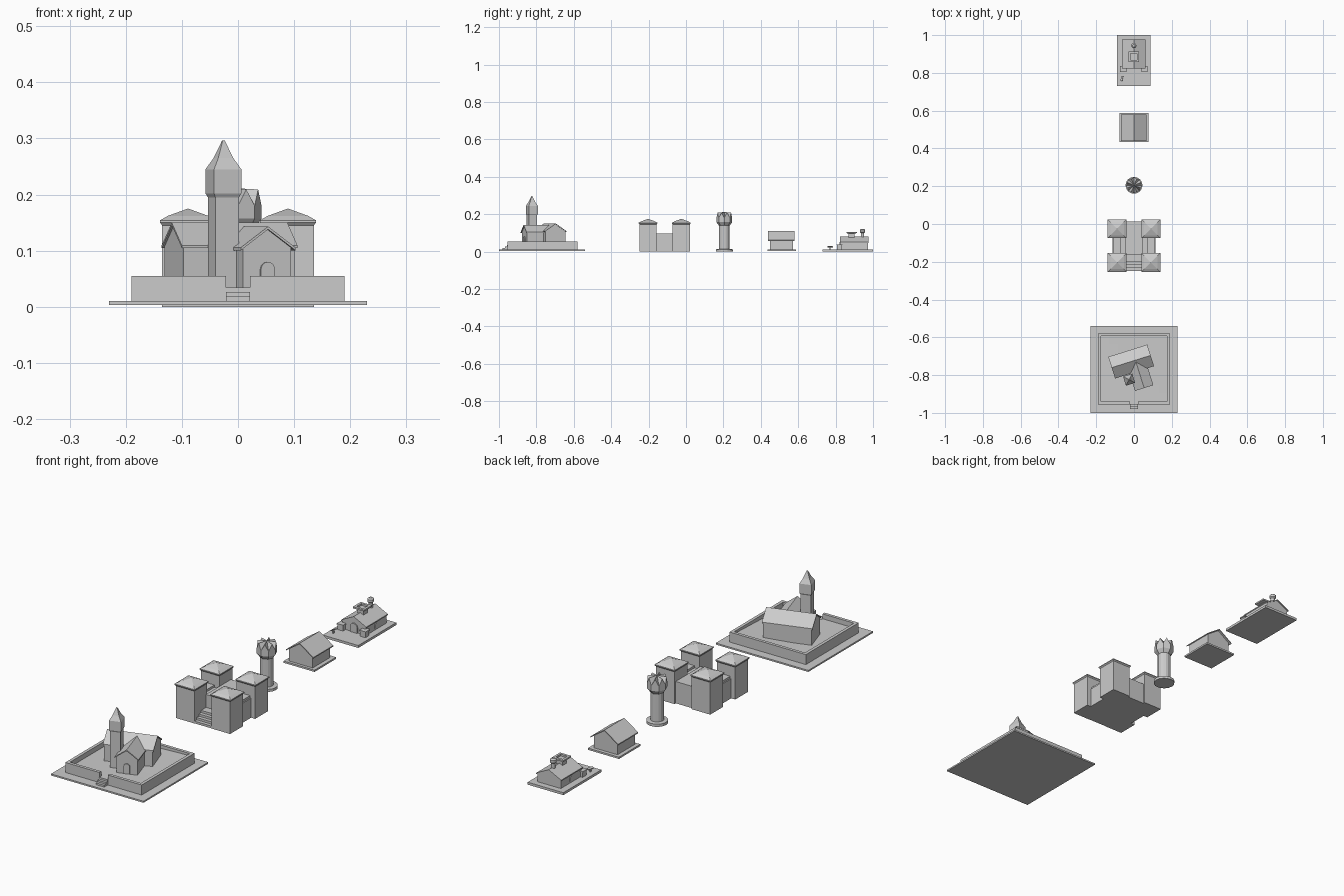
import bpy, bmesh, math
from mathutils import Matrix, Vector

if "Cube" in bpy.data.objects:
    bpy.data.objects.remove(bpy.data.objects["Cube"])

def finish(name, bm, loc=(0, 0, 0), rot=0):
    bmesh.ops.recalc_face_normals(bm, faces=bm.faces)
    me = bpy.data.meshes.new(name)
    bm.to_mesh(me)
    bm.free()
    ob = bpy.data.objects.new(name, me)
    ob.location = loc
    ob.rotation_euler.z = math.radians(rot)
    bpy.context.collection.objects.link(ob)
    return ob

def box(name, x0, x1, y0, y1, z0, z1):
    bm = bmesh.new()
    bmesh.ops.create_cube(bm, size=1)
    for v in bm.verts:
        v.co = Vector((v.co.x * (x1 - x0), v.co.y * (y1 - y0), v.co.z * (z1 - z0)))
    return finish(name, bm, ((x0 + x1) / 2, (y0 + y1) / 2, (z0 + z1) / 2))

def rings(name, n, profile, x, y, rot=0, square=False):
    """Stack of n-sided rings (radius, z); square=True reads radius as half side."""
    bm = bmesh.new()
    k = math.sqrt(2) if square else 1
    off = math.pi / 4 if square else 0
    loops = []
    for r, z in profile:
        loops.append([bm.verts.new((max(r, 1e-4) * k * math.cos(off + 2 * math.pi * i / n),
                                    max(r, 1e-4) * k * math.sin(off + 2 * math.pi * i / n), z))
                      for i in range(n)])
    for a, b in zip(loops, loops[1:]):
        for i in range(n):
            bm.faces.new((a[i], a[(i + 1) % n], b[(i + 1) % n], b[i]))
    bm.faces.new(loops[0])
    bm.faces.new(loops[-1])
    return finish(name, bm, (x, y, 0), rot)

def extrude_y(name, pts, y0, y1, loc=(0, 0, 0), rot=0):
    """Extrude an xz outline along local y."""
    bm = bmesh.new()
    a = [bm.verts.new((x, y0, z)) for x, z in pts]
    b = [bm.verts.new((x, y1, z)) for x, z in pts]
    n = len(pts)
    for i in range(n):
        bm.faces.new((a[i], a[(i + 1) % n], b[(i + 1) % n], b[i]))
    bm.faces.new(a)
    bm.faces.new(b)
    return finish(name, bm, loc, rot)

def gabled(name, cx, cy, w, l, z0, eave, ridge, over, rot=0, t=0.005):
    """Walls plus roof slab, ridge along local y; w and l are the wall sizes."""
    h = w / 2
    slope = (ridge - t - eave) / h
    extrude_y(name + "_walls", [(-h, z0), (h, z0), (h, eave), (0, ridge - t), (-h, eave)],
              -l / 2, l / 2, (cx, cy, 0), rot)
    e, low = h + over, eave - slope * over
    extrude_y(name + "_roof", [(-e, low), (0, ridge - t), (e, low), (e, low + t), (0, ridge), (-e, low + t)],
              -l / 2 - over, l / 2 + over, (cx, cy, 0), rot)

def arch(name, w, z0, z1, x, y, rot=0, depth=0.006):
    r = w / 2
    pts = [(-r, z0), (r, z0)] + [(r * math.cos(math.pi * i / 6), z1 - r + r * math.sin(math.pi * i / 6))
                                 for i in range(7)]
    extrude_y(name, pts, -depth / 2, depth / 2, (x, y, 0), rot)

# Church yard: slab, enclosing wall with entrance gap, ground and steps
box("yard_slab", -0.23, 0.23, -1.0, -0.54, 0.003, 0.01)
W = 0.014
for s, side in ((-1, "left"), (1, "right")):
    a, b = sorted((s * 0.19, s * (0.19 - W)))
    box("yard_wall_" + side, a, b, -0.955, -0.58, 0.01, 0.055)
    a, b = sorted((s * 0.021, s * (0.19 - W)))
    box("yard_wall_front_" + side, a, b, -0.955, -0.955 + W, 0.01, 0.055)
box("yard_wall_back", -0.19 + W, 0.19 - W, -0.58 - W, -0.58, 0.01, 0.055)
for i in range(3):
    box("yard_step_%d" % i, -0.021, 0.021, -0.98 + i * 0.012, -0.93, 0.01, 0.018 + i * 0.008)
bm = bmesh.new()
bmesh.ops.create_grid(bm, x_segments=8, y_segments=8, size=1)
for v in bm.verts:
    rise = max(0, v.co.x + v.co.y - 0.2) * 0.007
    v.co = Vector((v.co.x * 0.177, v.co.y * 0.175, 0.033 + rise))
finish("yard_ground", bm, (0, -0.767, 0))

# Church: nave, entrance wing, bell tower, all turned together
A = 17.5
gabled("church_nave", -0.015, -0.728, 0.112, 0.208, 0.03, 0.107, 0.15, 0.004, A + 90)
gabled("church_wing", 0.030, -0.793, 0.09, 0.146, 0.03, 0.105, 0.143, 0.006, A)
arch("church_door", 0.026, 0.035, 0.08, 0.052, -0.863, A, 0.01)
rings("church_tower", 4, [(0.022, 0.03), (0.022, 0.195), (0.0255, 0.202), (0.0255, 0.245),
                          (0.014, 0.265), (0.002, 0.296)], -0.026, -0.824, A, True)

# Castle: four capped towers, central hall, side walls and front stairs
for sx in (-1, 1):
    for y, end in ((-0.203, "front"), (-0.025, "back")):
        rings("castle_tower_%s_%s" % (end, "left" if sx < 0 else "right"), 4,
              [(0.046, 0), (0.046, 0.145), (0.05, 0.15), (0.05, 0.154), (0.036, 0.162), (0.0, 0.175)],
              sx * 0.089, y, 0, True)
    a, b = sorted((sx * 0.044, sx * 0.115))
    box("castle_side_wing", a, b, -0.16, -0.07, 0, 0.088)
    a, b = sorted((sx * 0.068, sx * 0.11))
    box("castle_side_wing_top", a, b, -0.16, -0.07, 0.088, 0.098)
box("castle_hall", -0.044, 0.044, -0.165, 0.012, 0, 0.098)
for i in range(4):
    box("castle_stair_%d" % i, -0.044, 0.044, -0.248 + i * 0.016, -0.16, 0, 0.01 * (i + 1))

# Round watchtower with a folded many-gabled roof
TY = 0.205
rings("watchtower_shaft", 16, [(0.045, 0), (0.045, 0.012), (0.028, 0.014), (0.028, 0.14)], 0, TY)
rings("watchtower_head", 8, [(0.028, 0.138), (0.042, 0.157), (0.042, 0.18)], 0, TY)
bm = bmesh.new()
top = bm.verts.new((0, 0, 0.211))
rim = []
for i in range(16):
    ang = math.pi * i / 8
    r, z = (0.042, 0.18) if i % 2 == 0 else (0.042 * math.cos(math.pi / 8), 0.209)
    rim.append(bm.verts.new((r * math.cos(ang), r * math.sin(ang), z)))
for i in range(16):
    bm.faces.new((top, rim[i], rim[(i + 1) % 16]))
for i in range(0, 16, 2):
    bm.faces.new((rim[i], rim[(i + 2) % 16], rim[i + 1]))
finish("watchtower_roof", bm, (0, TY, 0))

# Plain cottage on a slab
box("cottage_slab", -0.078, 0.076, 0.435, 0.588, 0.002, 0.01)
gabled("cottage", -0.001, 0.51, 0.118, 0.124, 0.01, 0.064, 0.109, 0.009)

# Workshop: slab, gabled house, gate posts, roof vent and chimney
box("workshop_slab", -0.09, 0.087, 0.73, 1.0, 0.0, 0.011)
gabled("workshop", -0.001, 0.9, 0.116, 0.146, 0.011, 0.048, 0.082, 0.004)
arch("workshop_door", 0.036, 0.011, 0.052, -0.001, 0.826, 0, 0.008)
for s in (-1, 1):
    arch("workshop_window", 0.024, 0.02, 0.042, -0.001 + s * 0.058, 0.90, 90)
    x = -0.001 + s * 0.056
    box("gate_post", x - 0.013, x + 0.013, 0.808, 0.834, 0.011, 0.034)
    box("gate_post_cap", x - 0.016, x + 0.016, 0.805, 0.837, 0.034, 0.039)
rings("roof_vent", 4, [(0.015, 0.06), (0.015, 0.096), (0.028, 0.099), (0.028, 0.106),
                       (0.017, 0.106), (0.017, 0.098)], -0.001, 0.885, 0, True)
rings("chimney", 12, [(0.009, 0.06), (0.009, 0.1), (0.014, 0.105), (0.014, 0.116), (0.007, 0.122)],
      -0.001, 0.944)
# Small sign beside the path
rings("sign_post", 4, [(0.003, 0.011), (0.003, 0.024)], -0.064, 0.77, 0, True)
extrude_y("sign_board", [(-0.004, 0.022), (0.005, 0.026), (0.004, 0.03), (-0.005, 0.026)],
          -0.014, 0.014, (-0.064, 0.77, 0), -15)
